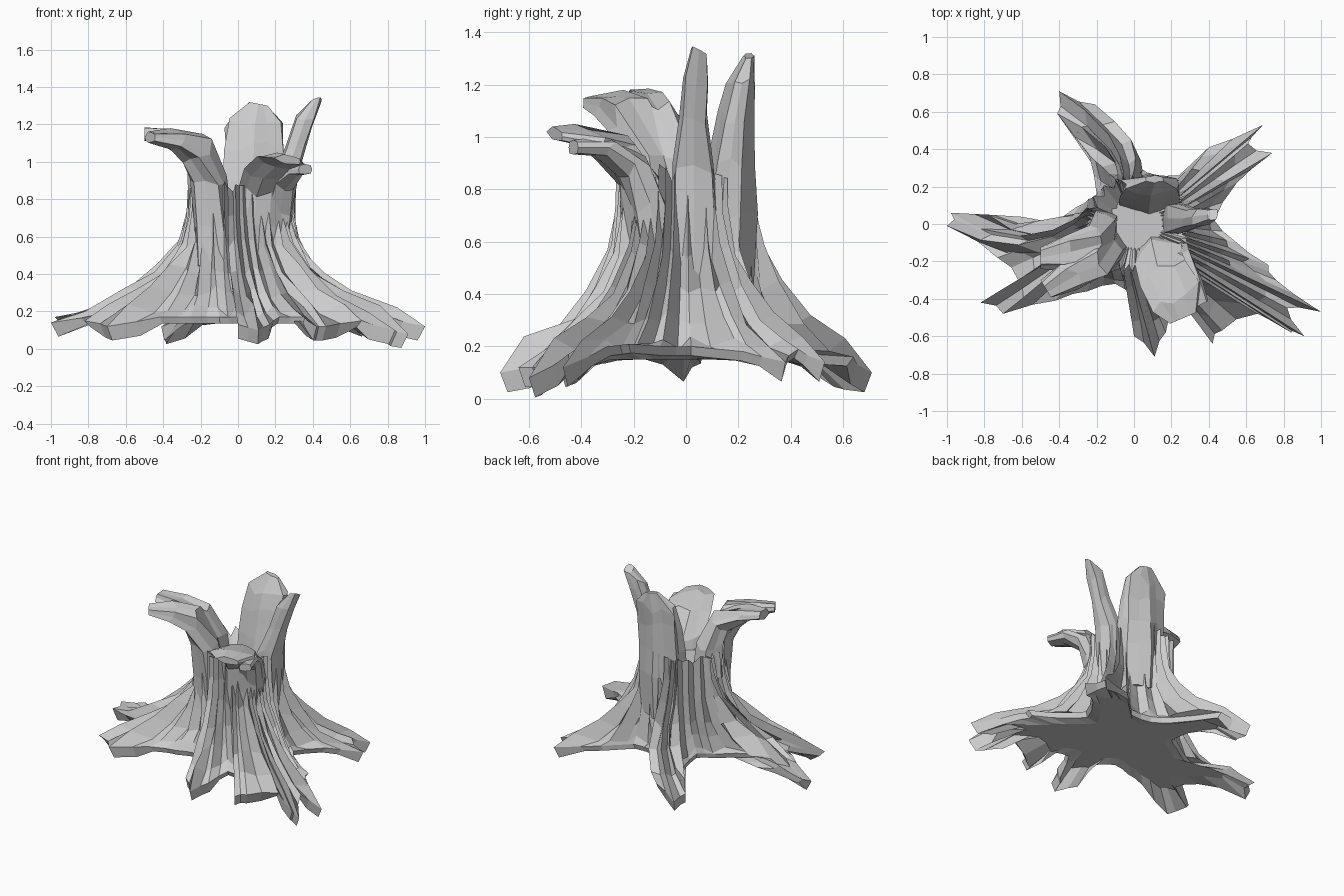
import bpy, bmesh, math, random
from mathutils import Vector as V

if "Cube" in bpy.data.objects:
    bpy.data.objects.remove(bpy.data.objects["Cube"])

random.seed(7)


def make_object(name, verts, faces):
    me = bpy.data.meshes.new(name)
    me.from_pydata([tuple(v) for v in verts], [], faces)
    bm = bmesh.new()
    bm.from_mesh(me)
    bmesh.ops.recalc_face_normals(bm, faces=bm.faces)
    bm.to_mesh(me)
    bm.free()
    ob = bpy.data.objects.new(name, me)
    bpy.context.collection.objects.link(ob)
    return ob


def loft(name, rings):
    n = len(rings[0])
    verts = [p for r in rings for p in r]
    faces = [(i * n + j, i * n + (j + 1) % n, (i + 1) * n + (j + 1) % n, (i + 1) * n + j)
             for i in range(len(rings) - 1) for j in range(n)]
    for i, end in ((0, rings[0]), (len(rings) - 1, rings[-1])):
        c = len(verts)
        verts.append(sum(end, V()) / n)
        faces += [(c, i * n + j, i * n + (j + 1) % n) for j in range(n)]
    return make_object(name, verts, faces)


# Outline of the root feet, clockwise from the right: x, y and top height
feet = [(.43, .02, .2), (.55, -.1, .2), (.72, -.22, .21), (.76, -.3, .2), (1.0, -.47, .12),
        (.82, -.45, .17), (.91, -.6, .08), (.84, -.58, .1), (.66, -.48, .15), (.47, -.57, .12),
        (.42, -.64, .12), (.36, -.47, .17), (.22, -.43, .17), (.17, -.58, .13), (.11, -.71, .1),
        (.0, -.6, .13), (.0, -.4, .17), (-.1, -.32, .17), (-.25, -.36, .17), (-.42, -.41, .17),
        (-.7, -.48, .12), (-.82, -.42, .15), (-.62, -.3, .18), (-.73, -.18, .19), (-1.0, -.01, .14),
        (-.98, .06, .17), (-.78, .05, .22), (-.53, -.05, .2), (-.31, .09, .19), (-.2, .16, .19),
        (-.24, .37, .19), (-.41, .59, .12), (-.4, .71, .1), (-.21, .64, .16), (-.04, .36, .18),
        (.08, .27, .18), (.24, .26, .18), (.4, .41, .18), (.69, .53, .14), (.61, .43, .19),
        (.74, .38, .14), (.55, .22, .18)]


def bend(p):
    # sideways curve of the left root and the back left root
    if p.x < -.65 and p.y > -.1:
        return V((0, -.13, 0))
    if p.x < 0 and p.y > .45:
        return V((.09, 0, 0))
    return V()


# Trunk and flared roots: each column runs from the crown down to a foot
rows = [(.87, 0), (.72, .02), (.57, .09), (.43, .26), (.31, .48), (.21, .78)]
columns = []
for i, foot in enumerate(feet):
    a, b = V(foot), V(feet[(i + 1) % len(feet)])
    columns.append((a, 1.05, 0))
    m = (a + b) / 2
    columns.append((V((m.x * .97, m.y * .97, m.z)), .93, .03))
n = len(columns)
rings = [[] for _ in range(len(rows) + 3)]
for i, (foot, swell, groove) in enumerate(columns):
    uniform = -2 * math.pi * i / n
    actual = math.atan2(foot.y, foot.x)
    diff = (actual - uniform + math.pi) % (2 * math.pi) - math.pi
    ang = uniform + .6 * diff
    top = V((.02 + .27 * swell * math.cos(ang), .25 * swell * math.sin(ang), 0))
    for k, (z, f) in enumerate(rows):
        p = top.lerp(V((foot.x, foot.y, 0)), f) + bend(foot) * 4 * f * (1 - f)
        g = 1 - groove * (1 + random.random()) + random.uniform(-.02, .02)
        rings[k + 1].append(V((p.x * g, p.y * g, z + random.uniform(-.03, .03) - groove * .4)))
    rings[0].append(V((top.x * .55, top.y * .55, .77)))
    rings[7].append(foot.copy())
    tip = foot.z < .15 and foot.length > .6
    low = foot.z - (.075 if tip else .035)
    rings[8].append(V((foot.x * .96, foot.y * .96, max(low, 0))))
rings.append([V((p.x * .8, p.y * .8, .15)) for p in rings[8]])
loft("stump_with_roots", rings)


# Broken shards: path of (centre, half width vector, half thickness vector)
def shard(name, path, sides=10):
    rings = []
    scale = [random.uniform(.98, 1.12) if j % 2 else random.uniform(.82, .93) for j in range(sides)]
    for i, (centre, w, t) in enumerate(path):
        ring = []
        along = V(path[min(i + 1, len(path) - 1)][0]) - V(path[max(i - 1, 0)][0])
        along.normalize()
        for j in range(sides):
            a = 2 * math.pi * j / sides
            s = scale[j] * random.uniform(.93, 1.07)
            p = V(centre) + (V(w) * math.cos(a) + V(t) * math.sin(a)) * s
            if i < len(path) - 1:
                p += along * random.uniform(-.035, .035)
            ring.append(p)
        rings.append(ring)
    loft(name, rings)


shard("back_shard", [
    ((.08, .14, .42), (.16, 0, 0), (0, .11, 0)),
    ((.08, .15, .7), (.17, 0, 0), (0, .11, 0)),
    ((.08, .17, .9), (.17, 0, 0), (0, .09, 0)),
    ((.085, .19, 1.08), (.17, 0, 0), (0, .07, 0)),
    ((.09, .21, 1.2), (.16, 0, -.01), (0, .055, 0)),
    ((.11, .24, 1.31), (.05, 0, -.01), (0, .02, 0))], 12)
shard("right_shard", [
    ((.2, .03, .42), (.1, 0, 0), (0, .1, 0)),
    ((.22, .03, .7), (.09, 0, 0), (0, .1, 0)),
    ((.24, .03, .88), (.075, 0, 0), (0, .09, 0)),
    ((.31, .03, 1.08), (.055, 0, -.02), (0, .06, 0)),
    ((.36, .04, 1.23), (.05, 0, -.02), (0, .055, 0)),
    ((.42, .05, 1.325), (.03, 0, .01), (0, .035, -.02))], 8)
shard("left_shard_front", [
    ((-.12, -.1, .42), (.11, -.05, 0), (.05, .11, 0)),
    ((-.14, -.12, .68), (.1, -.06, 0), (.05, .1, 0)),
    ((-.16, -.14, .9), (.09, -.06, 0), (.05, .09, 0)),
    ((-.22, -.2, 1.06), (.06, -.09, 0), (.04, .02, .09)),
    ((-.34, -.27, 1.12), (.04, -.08, 0), (.02, .02, .05)),
    ((-.47, -.35, 1.13), (.03, -.05, 0), (0, 0, .03))])
shard("left_shard_back", [
    ((-.15, -.02, .42), (.1, 0, 0), (0, .12, 0)),
    ((-.17, -.02, .68), (.1, 0, 0), (0, .12, 0)),
    ((-.18, -.04, .92), (.09, 0, 0), (0, .1, 0)),
    ((-.24, -.1, 1.08), (.06, -.02, .05), (.02, .09, 0)),
    ((-.36, -.15, 1.13), (.02, 0, .045), (0, .09, 0)),
    ((-.5, -.18, 1.15), (0, 0, .04), (0, .06, 0))])
shard("front_shard", [
    ((.13, -.12, .42), (.14, .02, 0), (0, .11, 0)),
    ((.13, -.14, .66), (.14, .02, 0), (0, .11, 0)),
    ((.14, -.18, .84), (.13, .02, 0), (0, .09, 0)),
    ((.17, -.27, .95), (.13, .04, 0), (0, .05, .05)),
    ((.24, -.39, 1), (.13, .05, -.02), (0, .01, .035)),
    ((.27, -.5, 1.01), (.07, .03, -.01), (0, 0, .025))])
shard("front_shard_spur", [
    ((.2, -.1, .5), (.08, 0, 0), (0, .08, 0)),
    ((.22, -.13, .72), (.08, 0, 0), (0, .08, 0)),
    ((.25, -.2, .88), (.07, .02, 0), (0, .06, .03)),
    ((.31, -.32, .96), (.06, .03, 0), (0, .02, .04)),
    ((.36, -.43, .96), (.04, .02, 0), (0, 0, .03))], 8)
